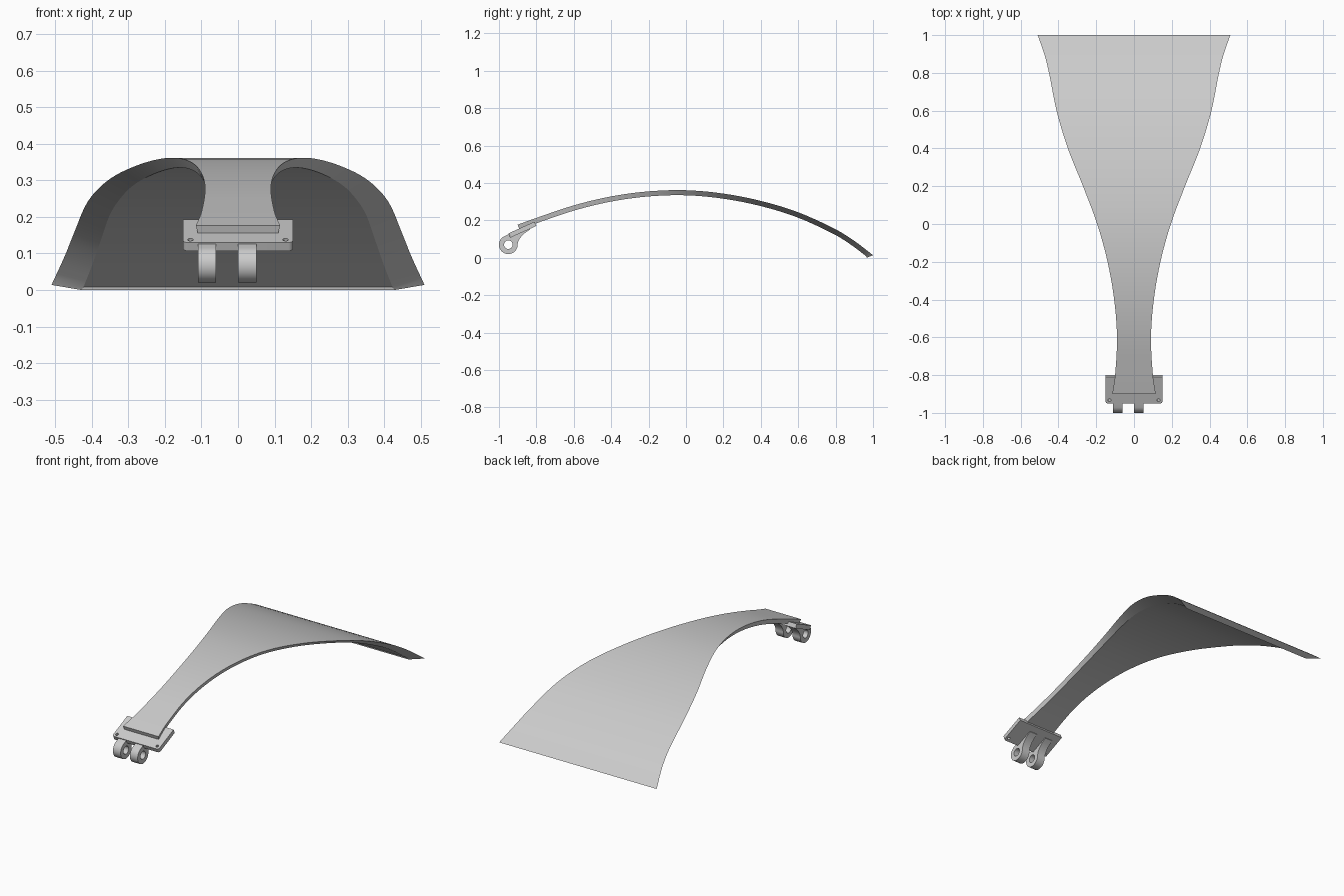
import bpy, bmesh, math
from mathutils import Matrix, Vector

cube = bpy.data.objects.get("Cube")
if cube:
    bpy.data.objects.remove(cube, do_unlink=True)

grey = bpy.data.materials.new("plain grey")
grey.use_nodes = True
COLOUR = (0.6, 0.6, 0.6, 1)
grey.diffuse_color = COLOUR
grey.node_tree.nodes["Principled BSDF"].inputs["Base Color"].default_value = COLOUR


def finish(obj, angle):
    obj.data.materials.clear()
    obj.data.materials.append(grey)
    bpy.ops.object.select_all(action='DESELECT')
    obj.select_set(True)
    bpy.context.view_layer.objects.active = obj
    bpy.ops.object.shade_smooth_by_angle(angle=math.radians(angle))


def arc(cx, cy, r, start, end, n):
    return [(cx + r * math.cos(math.radians(start + (end - start) * i / n)),
             cy + r * math.sin(math.radians(start + (end - start) * i / n)))
            for i in range(n + 1)]


def extrude(name, loops, depth, matrix):
    """Solid from an outline and its holes."""
    curve = bpy.data.curves.new(name, 'CURVE')
    curve.dimensions = '2D'
    curve.fill_mode = 'BOTH'
    curve.extrude = depth / 2
    for loop in loops:
        spline = curve.splines.new('POLY')
        spline.points.add(len(loop) - 1)
        for point, (x, y) in zip(spline.points, loop):
            point.co = (x, y, 0, 1)
        spline.use_cyclic_u = True
    obj = bpy.data.objects.new(name, curve)
    bpy.context.collection.objects.link(obj)
    obj.matrix_world = matrix
    bpy.ops.object.select_all(action='DESELECT')
    obj.select_set(True)
    bpy.context.view_layer.objects.active = obj
    bpy.ops.object.convert(target='MESH')
    bm = bmesh.new()
    bm.from_mesh(obj.data)
    bmesh.ops.remove_doubles(bm, verts=bm.verts, dist=1e-5)
    bmesh.ops.recalc_face_normals(bm, faces=bm.faces)
    bm.to_mesh(obj.data)
    bm.free()
    finish(obj, 30)
    return obj


# Curved blade: stations of y, top height, half width
STATIONS = [Vector(s) for s in (
    (-0.9, 0.177, 0.115), (-0.8, 0.213, 0.1), (-0.6, 0.28, 0.09),
    (-0.4, 0.328, 0.105), (-0.2, 0.355, 0.14), (0, 0.361, 0.195),
    (0.2, 0.343, 0.27), (0.4, 0.304, 0.35), (0.6, 0.243, 0.41),
    (0.8, 0.152, 0.45), (0.9, 0.09, 0.475), (1, 0.014, 0.51))]
THICK = 0.027


def smooth_path(pts, steps):
    path = []
    ext = [2 * pts[0] - pts[1]] + pts + [2 * pts[-1] - pts[-2]]
    for a, b, c, d in zip(ext, ext[1:], ext[2:], ext[3:]):
        # Tangents scaled for uneven spacing
        h = c.x - b.x
        m0 = (c - a) * (h / (c.x - a.x))
        m1 = (d - b) * (h / (d.x - b.x))
        for i in range(steps):
            t = i / steps
            path.append(b * (2*t**3 - 3*t**2 + 1) + m0 * (t**3 - 2*t**2 + t)
                        + c * (3*t**2 - 2*t**3) + m1 * (t**3 - t**2))
    return path + [pts[-1]]


path = smooth_path(STATIONS, 5)
bm = bmesh.new()
rings = []
for i, p in enumerate(path):
    run = path[min(i + 1, len(path) - 1)] - path[max(i - 1, 0)]
    normal = Vector((-run.y, run.x)).normalized()
    low_y, low_z = p.x - normal.x * THICK, p.y - normal.y * THICK
    if i == len(path) - 1:
        low_y, low_z = 0.965, 0
    # Undercut edges widen toward the broad end
    low_w = p.z * (0.95 - 0.11 * min(1, max(0, (p.x + 0.9) / 1.4)))
    rings.append([bm.verts.new(v) for v in (
        (-p.z, p.x, p.y), (p.z, p.x, p.y),
        (low_w, low_y, low_z), (-low_w, low_y, low_z))])
for a, b in zip(rings, rings[1:]):
    for k in range(4):
        bm.faces.new((a[k], a[(k + 1) % 4], b[(k + 1) % 4], b[k]))
bm.faces.new(rings[0])
bm.faces.new(rings[-1])
bmesh.ops.recalc_face_normals(bm, faces=bm.faces)
mesh = bpy.data.meshes.new("curved_blade")
bm.to_mesh(mesh)
bm.free()
blade = bpy.data.objects.new("curved_blade", mesh)
bpy.context.collection.objects.link(blade)
finish(blade, 15)

# Tilted mounting plate with rounded front corners and screw holes
W, L, R = 0.15, 0.077, 0.012
outline = ([(W, L), (-W, L)] + arc(-W + R, -L + R, R, 180, 270, 5)
           + arc(W - R, -L + R, R, 270, 360, 5))
holes = [arc(s * 0.13, -0.058, 0.008, 0, 345, 23) for s in (-1, 1)]
extrude("mounting_plate", [outline] + holes, 0.025,
        Matrix.Translation((0, -0.875, 0.15))
        @ Matrix.Rotation(math.radians(24.2), 4, 'X'))

# Two hinge knuckles with pin holes and filleted arms
CY, CZ = -0.95, 0.07
profile = (arc(CY, CZ, 0.05, 114, 365, 32)
           + [(-0.896, 0.089), (-0.888, 0.104), (-0.875, 0.12),
              (-0.858, 0.135), (-0.835, 0.15), (-0.84, 0.165), (-0.86, 0.165)])
pin_hole = arc(CY, CZ, 0.023, 0, 345, 23)
for name, x in (("right_knuckle", -0.085), ("left_knuckle", 0.025)):
    turn = Matrix(((0, 0, 1, x), (1, 0, 0, 0), (0, 1, 0, 0), (0, 0, 0, 1)))
    extrude(name, [profile, pin_hole], 0.05, turn)
